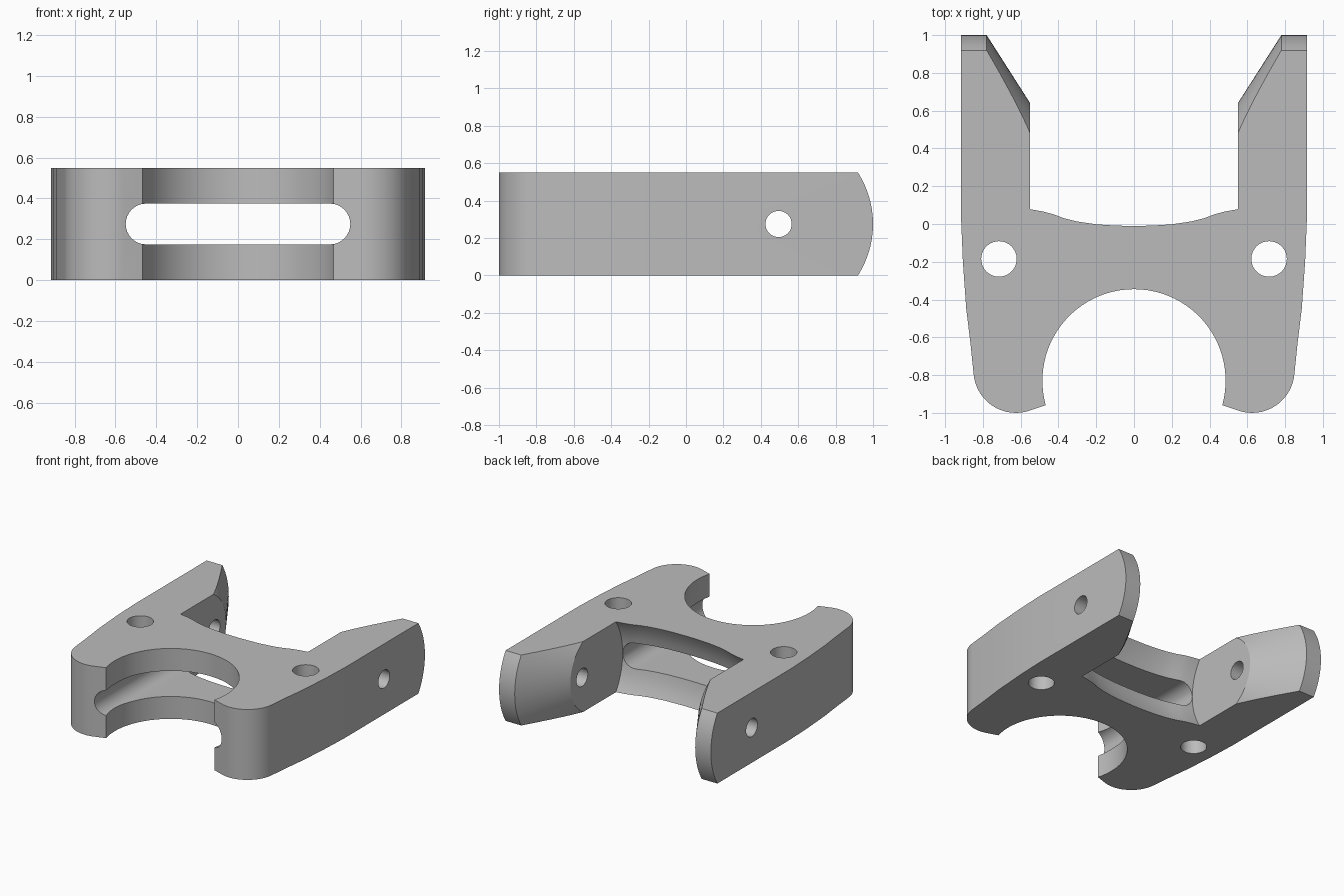
import bpy, bmesh
from math import sin, cos, radians, hypot
from mathutils import Vector

if "Cube" in bpy.data.objects:
    bpy.data.objects.remove(bpy.data.objects["Cube"])

HEIGHT = 0.55
MID = HEIGHT / 2
PIN_Y = 0.49

grey = bpy.data.materials.new("plain grey")
grey.use_nodes = True
colour = (0.5, 0.5, 0.5, 1)
grey.diffuse_color = colour
grey.node_tree.nodes["Principled BSDF"].inputs["Base Color"].default_value = colour


def arc(cx, cy, r, start, end, steps):
    angles = [radians(start + (end - start) * i / steps) for i in range(steps + 1)]
    return [(cx + r * cos(a), cy + r * sin(a)) for a in angles]


def loft(name, rings):
    """Skin a list of equal rings of 3D points and cap both ends."""
    bm = bmesh.new()
    loops = [[bm.verts.new(p) for p in ring] for ring in rings]
    n = len(loops[0])
    for a, b in zip(loops, loops[1:]):
        for i in range(n):
            j = (i + 1) % n
            bm.faces.new((a[i], a[j], b[j], b[i]))
    bm.faces.new(loops[0])
    bm.faces.new(loops[-1])
    bmesh.ops.recalc_face_normals(bm, faces=bm.faces)
    mesh = bpy.data.meshes.new(name)
    bm.to_mesh(mesh)
    bm.free()
    mesh.materials.append(grey)
    obj = bpy.data.objects.new(name, mesh)
    bpy.context.collection.objects.link(obj)
    return obj


def extrude(name, profile, axis, lo, hi):
    """Extrude a 2D profile along x, y or z."""
    def place(p, t):
        v = list(p)
        v.insert("xyz".index(axis), t)
        return Vector(v)
    return loft(name, [[place(p, t) for p in profile] for t in (lo, hi)])


def combine(body, tool, operation):
    mod = body.modifiers.new(tool.name, 'BOOLEAN')
    mod.operation = operation
    mod.solver = 'EXACT'
    mod.object = tool
    bpy.context.view_layer.objects.active = body
    bpy.ops.object.modifier_apply(modifier=mod.name)
    bpy.data.objects.remove(tool)


# Body plate: curved flanks, rounded front legs and a round front bay
flank = [(0.915, 1.1), (0.915, 0.02), (0.906, -0.2), (0.888, -0.45), (0.866, -0.63)]
leg = arc(0.625, -0.775, 0.225, -5, -105, 14)
half = flank + leg
bay = arc(0, -0.83, 0.485, -15.5, 195.5, 48)
outline = half + bay + [(-x, y) for x, y in reversed(half)]
body = extrude("yoke_body", outline, "z", 0, HEIGHT)

# Rounded arm ends with bevelled inner cheeks
rings = []
for x, centre, r in ((-1, PIN_Y, 0.51), (-0.78, PIN_Y, 0.51), (-0.55, 0.324, 0.316),
                     (0.55, 0.324, 0.316), (0.78, PIN_Y, 0.51), (1, PIN_Y, 0.51)):
    edge = arc(centre, MID, r, -75, 75, 32)
    edge = [(-1.2, edge[0][1])] + edge + [(-1.2, edge[-1][1])]
    rings.append([(x, y, z) for y, z in edge])
combine(body, loft("arm_envelope", rings), 'INTERSECT')

# Clearance between the arms, turned around the pin axis
half_edge = [(0.551, 0.078), (0.48, 0.065), (0.43, 0.052), (0.37, 0.03), (0.3, 0.013),
             (0.2, -0.002), (0.1, -0.009)]
edge = [(-x, y) for x, y in half_edge] + [(0, -0.011)] + half_edge[::-1]
rings = [[(x, y, z) for y, z in arc(PIN_Y, MID, hypot(PIN_Y - back, MID), 0, 355, 71)]
         for x, back in edge]
combine(body, loft("clearance_cutter", rings), 'DIFFERENCE')

# Long slot with round ends through the web
slot = arc(0.45, MID, 0.1, -90, 90, 16) + arc(-0.45, MID, 0.1, 90, 270, 16)
combine(body, extrude("slot_cutter", slot, "y", -1.2, 0.3), 'DIFFERENCE')

# Pin hole across the arms, and two upright holes
pin = arc(PIN_Y + 0.005, MID, 0.07, 0, 350, 35)
combine(body, extrude("pin_cutter", pin, "x", -1.2, 1.2), 'DIFFERENCE')
for side in (-1, 1):
    hole = arc(side * 0.715, -0.185, 0.094, 0, 350, 35)
    combine(body, extrude("hole_cutter", hole, "z", -0.2, HEIGHT + 0.2), 'DIFFERENCE')

# Smooth shading with crisp edges
bpy.ops.object.select_all(action='DESELECT')
body.select_set(True)
bpy.context.view_layer.objects.active = body
bpy.ops.object.shade_smooth_by_angle(angle=radians(25))
